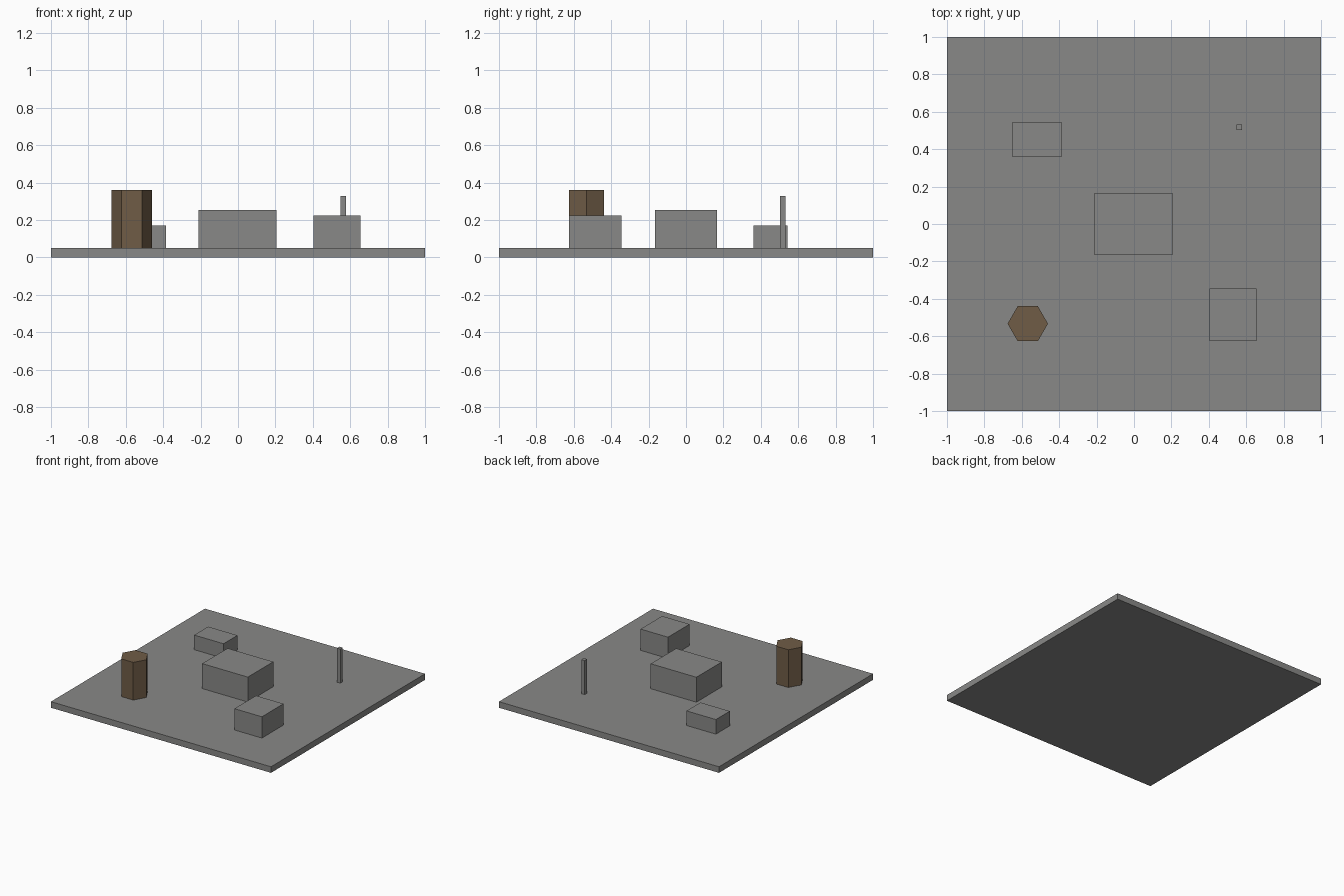
import bpy
import math

cube = bpy.data.objects.get("Cube")
if cube:
    bpy.data.objects.remove(cube, do_unlink=True)


def make_material(name, rgb):
    mat = bpy.data.materials.new(name)
    mat.use_nodes = True
    mat.diffuse_color = (*rgb, 1)
    mat.node_tree.nodes["Principled BSDF"].inputs["Base Color"].default_value = (*rgb, 1)
    return mat


grey = make_material("stone grey", (0.25, 0.25, 0.245))
brown = make_material("wood brown", (0.16, 0.108, 0.062))

GROUND = 0.05  # top of the base slab


def finish(name, mat):
    obj = bpy.context.object
    obj.name = name
    obj.data.name = name
    obj.data.materials.append(mat)
    bpy.ops.object.transform_apply(location=False, rotation=True, scale=True)
    return obj


def box(name, x, y, z, mat):
    """Box spanning the given (low, high) ranges."""
    spans = (x, y, z)
    bpy.ops.mesh.primitive_cube_add(size=1, location=[(a + b) / 2 for a, b in spans])
    bpy.context.object.scale = [b - a for a, b in spans]
    return finish(name, mat)


# Base slab
box("base_slab", (-1, 1), (-1, 1), (0, GROUND), grey)

# Blocks and post standing on the slab
box("centre_block", (-0.21, 0.205), (-0.165, 0.165), (GROUND, 0.255), grey)
box("front_left_block", (0.405, 0.655), (-0.625, -0.345), (GROUND, 0.225), grey)
box("back_right_block", (-0.652, -0.385), (0.362, 0.543), (GROUND, 0.17), grey)
box("thin_post", (0.548, 0.578), (0.502, 0.533), (GROUND, 0.33), grey)

# Hexagonal tower with corners pointing along x
height = 0.36 - GROUND
bpy.ops.mesh.primitive_cylinder_add(
    vertices=6, radius=0.108, depth=height,
    location=(-0.568, -0.533, GROUND + height / 2),
    rotation=(0, 0, math.radians(30)))
finish("hexagonal_tower", brown)
